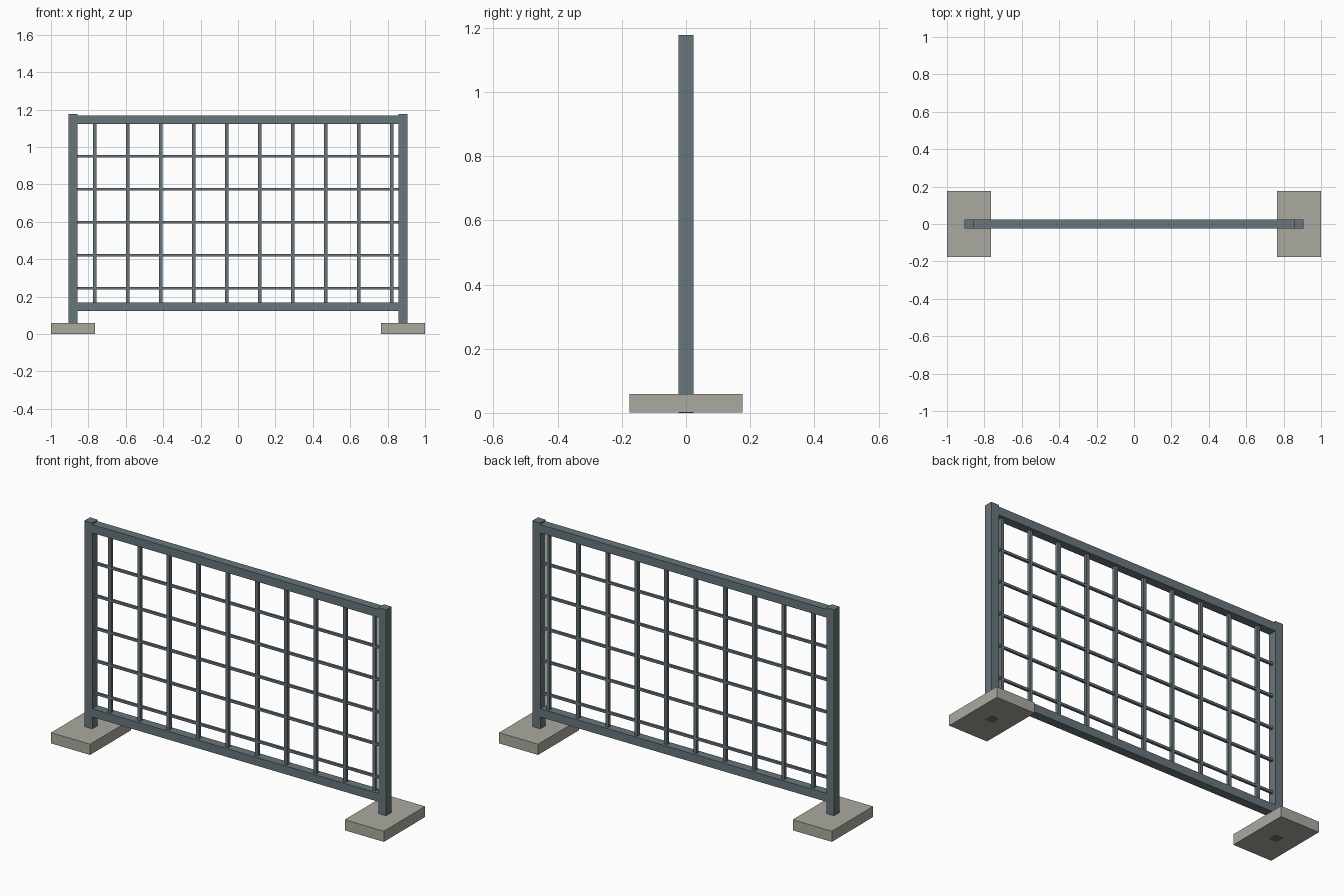
import bpy

if "Cube" in bpy.data.objects:
    bpy.data.objects.remove(bpy.data.objects["Cube"])


def make_material(name, rgb):
    mat = bpy.data.materials.new(name)
    mat.use_nodes = True
    mat.diffuse_color = (*rgb, 1)
    mat.node_tree.nodes["Principled BSDF"].inputs["Base Color"].default_value = (*rgb, 1)
    return mat


steel = make_material("blue grey steel", (0.14, 0.18, 0.20))
concrete = make_material("warm grey concrete", (0.41, 0.40, 0.35))


def box(name, low, high, mat):
    """Box between two opposite corners."""
    bpy.ops.mesh.primitive_cube_add(size=1)
    obj = bpy.context.object
    obj.name = name
    obj.location = [(a + b) / 2 for a, b in zip(low, high)]
    obj.scale = [b - a for a, b in zip(low, high)]
    bpy.ops.object.transform_apply(location=True, rotation=False, scale=True)
    obj.data.materials.append(mat)
    return obj


POST_X = 0.8825      # post centre
HALF = 0.0235        # half of the square tube width
HEIGHT = 1.177
SPACING = 0.1765     # mesh spacing in both directions
INNER = POST_X - HALF

# Posts standing in concrete feet
for side, sign in (("left", 1), ("right", -1)):
    x = sign * POST_X
    box(side + "_post", (x - HALF, -HALF, 0), (x + HALF, HALF, HEIGHT), steel)
    box(side + "_foot", (x - 0.1175, -0.1765, 0.001), (x + 0.1175, 0.1765, 0.059), concrete)

# Rails between the posts
for name, z in (("top_rail", 1.1455), ("bottom_rail", 0.1455)):
    box(name, (-INNER, -HALF, z - HALF + 0.001), (INNER, HALF, z + HALF - 0.001), steel)

# Upright mesh bars
r = 0.009
for i in range(10):
    x = -0.766 + i * SPACING
    box(f"upright_bar_{i + 1}", (x - r, -r, 0.16), (x + r, r, 1.13), steel)

# Level mesh bars
r = 0.0065
for i in range(5):
    z = 0.245 + i * SPACING
    box(f"level_bar_{i + 1}", (-INNER, -r, z - r), (INNER, r, z + r), steel)
